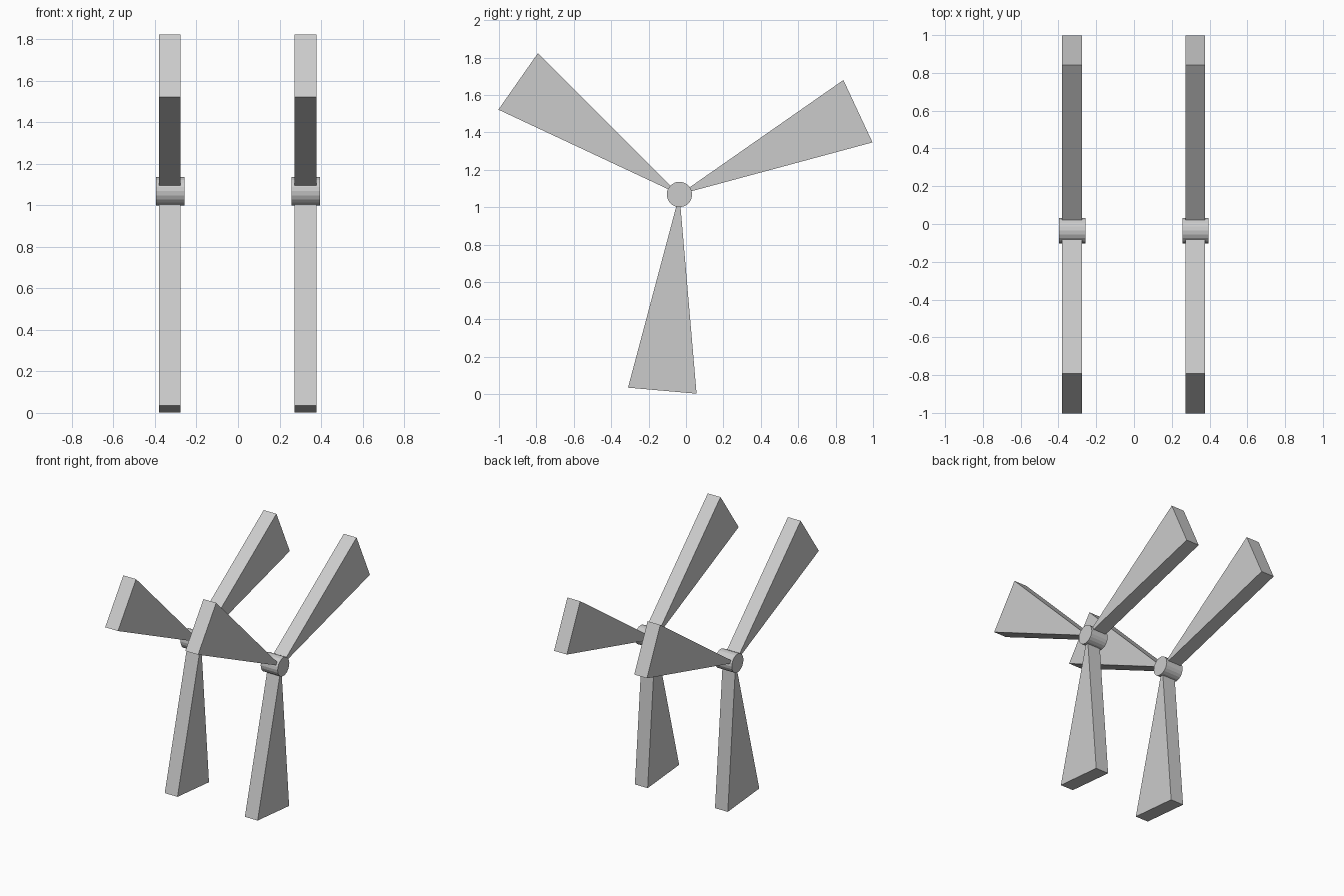
import bpy, bmesh, math
from mathutils import Vector

if "Cube" in bpy.data.objects:
    bpy.data.objects.remove(bpy.data.objects["Cube"])

CY, CZ = -0.035, 1.068          # hub axis
LENGTH, HALF_TIP = 1.053, 0.184  # blade reach and half tip width


def make_object(name, bm):
    bmesh.ops.recalc_face_normals(bm, faces=bm.faces)
    mesh = bpy.data.meshes.new(name)
    bm.to_mesh(mesh)
    bm.free()
    obj = bpy.data.objects.new(name, mesh)
    bpy.context.collection.objects.link(obj)
    return obj


def prism(name, points, x0, x1):
    """Extrude a (y, z) profile along x."""
    bm = bmesh.new()
    face = bm.faces.new([bm.verts.new((x0, y, z)) for y, z in points])
    ext = bmesh.ops.extrude_face_region(bm, geom=[face])
    verts = [v for v in ext["geom"] if isinstance(v, bmesh.types.BMVert)]
    bmesh.ops.translate(bm, verts=verts, vec=(x1 - x0, 0, 0))
    return make_object(name, bm)


def blade(name, degrees, x0, x1):
    """Wedge blade tapering to a narrow root buried in the hub."""
    a = math.radians(degrees)
    along = Vector((math.cos(a), math.sin(a)))
    side = Vector((-along.y, along.x))
    centre = Vector((CY, CZ))
    corners = []
    for r, s in ((0.03, -1), (LENGTH, -1), (LENGTH, 1), (0.03, 1)):
        corners.append(centre + along * r + side * s * HALF_TIP * r / LENGTH)
    prism(name, corners, x0, x1)


# Two identical rotors side by side
for label, x in (("left", -0.327), ("right", 0.326)):
    # Hub
    ring = [(CY + 0.068 * math.cos(k * math.tau / 20),
             CZ + 0.068 * math.sin(k * math.tau / 20)) for k in range(20)]
    prism(f"{label}_hub", ring, x - 0.069, x + 0.069)
    # Blades
    for i, angle in enumerate((25, 145, 265)):
        blade(f"{label}_blade_{i + 1}", angle, x - 0.053, x + 0.051)
